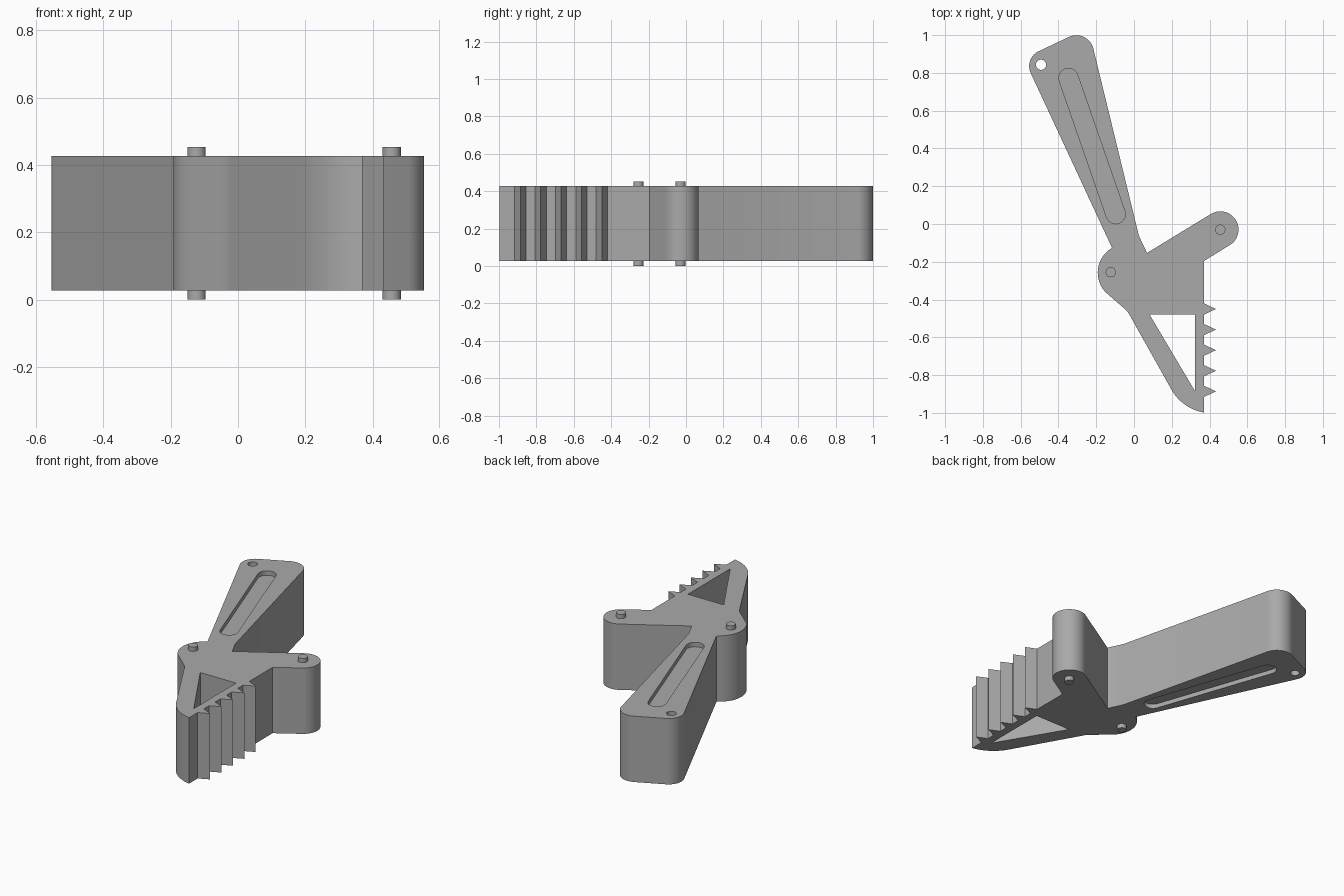
import bpy, bmesh, math
from mathutils import Vector
from mathutils.geometry import intersect_line_line_2d

if "Cube" in bpy.data.objects:
    bpy.data.objects.remove(bpy.data.objects["Cube"], do_unlink=True)

BOTTOM, TOP, RECESS = 0.027, 0.427, 0.027

grey = bpy.data.materials.new("matte grey")
grey.use_nodes = True
grey.diffuse_color = (0.4, 0.4, 0.4, 1)
grey.node_tree.nodes["Principled BSDF"].inputs["Base Color"].default_value = (0.4, 0.4, 0.4, 1)


def arc(a, b, c, steps=14):
    """Points on the circular arc from a through b to c."""
    a, b, c = Vector(a), Vector(b), Vector(c)
    d = 2 * (a.x * (b.y - c.y) + b.x * (c.y - a.y) + c.x * (a.y - b.y))
    aa, bb, cc = a.length_squared, b.length_squared, c.length_squared
    o = Vector(((aa * (b.y - c.y) + bb * (c.y - a.y) + cc * (a.y - b.y)) / d,
                (aa * (c.x - b.x) + bb * (a.x - c.x) + cc * (b.x - a.x)) / d))
    start, mid, end = (math.atan2(p.y - o.y, p.x - o.x) for p in (a, b, c))
    sweep, part = (end - start) % math.tau, (mid - start) % math.tau
    if part > sweep:
        sweep -= math.tau
    r = (a - o).length
    return [(o.x + r * math.cos(start + sweep * i / steps),
             o.y + r * math.sin(start + sweep * i / steps)) for i in range(steps + 1)]


def circle(center, r, steps=32):
    return [(center[0] + r * math.cos(math.tau * i / steps),
             center[1] + r * math.sin(math.tau * i / steps)) for i in range(steps)]


def capsule(p, q, r, steps=14):
    p, q = Vector(p), Vector(q)
    base = math.atan2(q.y - p.y, q.x - p.x)
    pts = []
    for end, turn in ((q, -math.pi / 2), (p, math.pi / 2)):
        for i in range(steps + 1):
            t = base + turn + math.pi * i / steps
            pts.append((end.x + r * math.cos(t), end.y + r * math.sin(t)))
    return pts


def prism(name, outline, z0, z1):
    """Extrude a flat outline between two heights."""
    bm = bmesh.new()
    face = bm.faces.new([bm.verts.new((x, y, z0)) for x, y in outline])
    top = bmesh.ops.extrude_face_region(bm, geom=[face])["geom"]
    bmesh.ops.translate(bm, vec=(0, 0, z1 - z0),
                        verts=[v for v in top if isinstance(v, bmesh.types.BMVert)])
    bmesh.ops.recalc_face_normals(bm, faces=bm.faces)
    mesh = bpy.data.meshes.new(name)
    bm.to_mesh(mesh)
    bm.free()
    mesh.materials.append(grey)
    obj = bpy.data.objects.new(name, mesh)
    bpy.context.collection.objects.link(obj)
    return obj


def smooth(obj):
    bpy.ops.object.select_all(action="DESELECT")
    obj.select_set(True)
    bpy.context.view_layer.objects.active = obj
    bpy.ops.object.shade_smooth_by_angle(angle=math.radians(25))


# Body outline, clockwise from the end of the handle
outline = arc((-0.35, 0.988), (-0.265, 0.99), (-0.212, 0.915))
outline += [(0.026, -0.063), (0.069, -0.153)]
outline += arc((0.407, 0.053), (0.54, 0.02), (0.508, -0.111), 20)
outline += [(0.37, -0.196)]
for i in range(5):                      # row of teeth
    y = -0.45 - 0.109 * i
    outline += [(0.37, y + 0.03), (0.434, y), (0.37, y - 0.03)]
outline += arc((0.37, -0.998), (0.275, -0.96), (0.2, -0.88))
outline += arc((-0.02, -0.488), (-0.033, -0.467), (-0.052, -0.447), 5)
outline += arc((-0.152, -0.36), (-0.192, -0.25), (-0.116, -0.127))
outline += arc((-0.545, 0.795), (-0.55, 0.865), (-0.497, 0.918))
body = prism("lever_body", outline, BOTTOM, TOP)

# Through openings and the shallow slot on both faces
slot = capsule((-0.347, 0.773), (-0.097, 0.052), 0.051)
cutters = [
    prism("window_cutter", [(0.083, -0.48), (0.323, -0.48), (0.323, -0.885)], -0.2, 0.7),
    prism("handle_hole_cutter", circle((-0.492, 0.843), 0.027), -0.2, 0.7),
    prism("upper_slot_cutter", slot, TOP - RECESS, 0.7),
    prism("lower_slot_cutter", slot, -0.2, BOTTOM + RECESS),
]
for cutter in cutters:
    cut = body.modifiers.new(cutter.name, "BOOLEAN")
    cut.operation, cut.solver, cut.object = "DIFFERENCE", "EXACT", cutter
    bpy.context.view_layer.objects.active = body
    bpy.ops.object.modifier_apply(modifier=cut.name)
    bpy.data.objects.remove(cutter, do_unlink=True)
smooth(body)

# Pivot pins standing proud of both faces
for name, center in (("pivot_pin", (-0.123, -0.255)), ("arm_pin", (0.457, -0.03))):
    smooth(prism(name, circle(center, 0.027), 0, 0.453))
